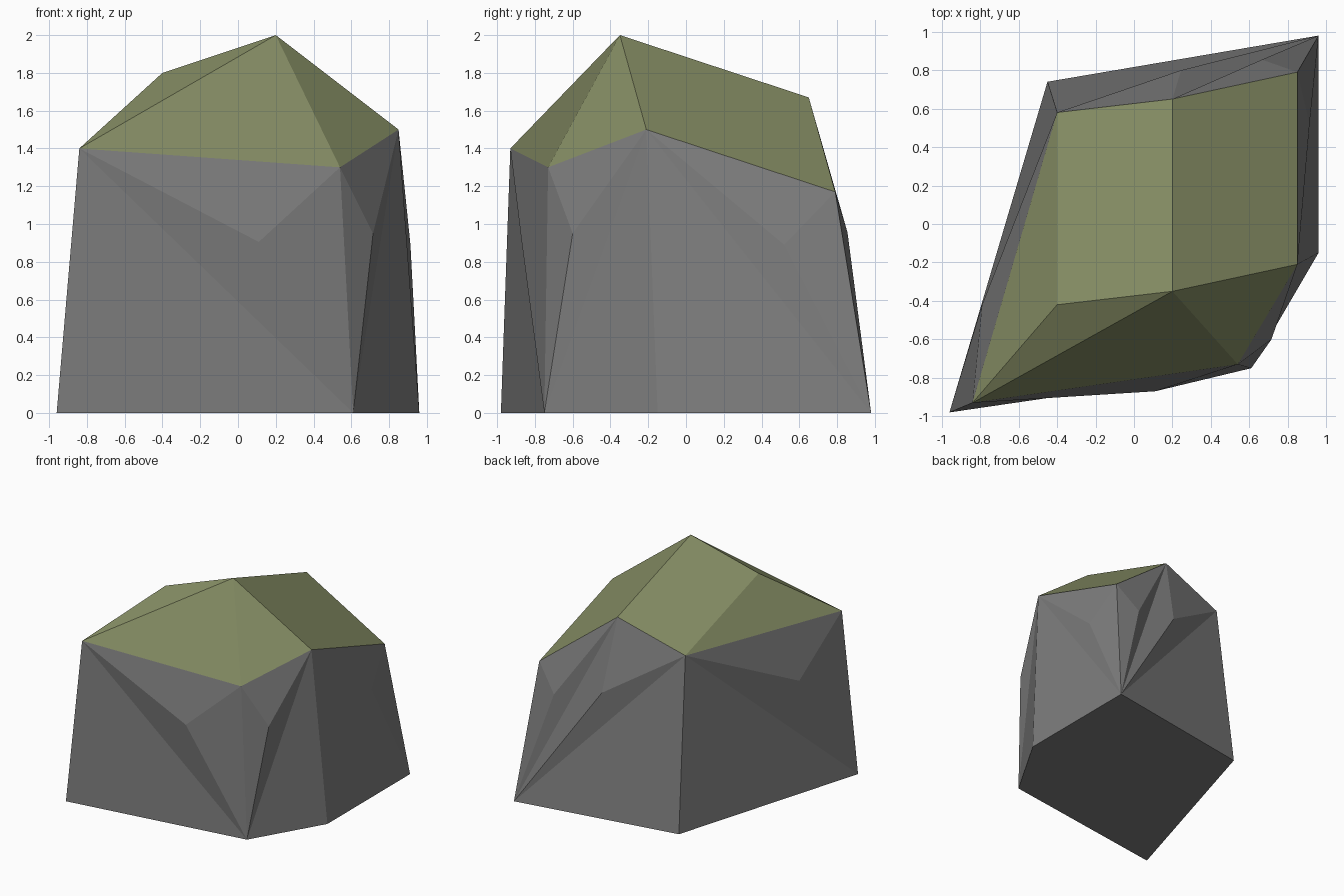
import bpy
import bmesh
from mathutils import Vector

if "Cube" in bpy.data.objects:
    bpy.data.objects.remove(bpy.data.objects["Cube"])


def flat_colour(name, rgb):
    mat = bpy.data.materials.new(name)
    mat.diffuse_color = (*rgb, 1.0)
    mat.use_nodes = True
    mat.node_tree.nodes["Principled BSDF"].inputs["Base Color"].default_value = mat.diffuse_color
    return mat


STONE, MOSS = 0, 1
bm = bmesh.new()


def vert(x, y, z):
    return bm.verts.new((x, y, z))


def face(colour, *verts):
    bm.faces.new(verts).material_index = colour


def bulged(a, b, c, tip):
    """Triangle split into three facets around a raised point."""
    m = vert(*tip)
    for p, q in ((a, b), (b, c), (c, a)):
        face(STONE, p, q, m)


def slid_back(v):
    """Copy of a crest point, slid back along the sloping roof."""
    return vert(*(v.co + Vector((0, 1.0, -0.33))))


# Ground outline, counter-clockwise from the front left
g_left = vert(-0.96, -0.98, 0)
g_front = vert(0.61, -0.75, 0)
g_right = vert(0.96, -0.15, 0)
g_back = vert(0.96, 0.98, 0)
g_far = vert(-0.45, 0.74, 0)

# Rim and crest of the mossy top
r_left = vert(-0.84, -0.93, 1.40)
r_front = vert(0.54, -0.73, 1.30)
r_right = vert(0.85, -0.21, 1.50)
peak = vert(0.20, -0.35, 2.00)
shoulder = vert(-0.40, -0.42, 1.80)
r_back, r_mid, r_far = (slid_back(v) for v in (r_right, peak, shoulder))

# Mossy top
face(MOSS, r_right, r_back, r_mid, peak)
face(MOSS, peak, r_mid, r_far, shoulder)
face(MOSS, shoulder, r_far, r_left)
face(MOSS, r_left, peak, shoulder)
face(MOSS, r_left, r_front, peak)
face(MOSS, r_front, r_right, peak)

# Stone walls: a flat lower triangle and a bulged upper one on each side
face(STONE, g_left, g_front, r_left)
bulged(r_left, g_front, r_front, (0.11, -0.87, 0.905))
face(STONE, g_front, g_right, r_right)
bulged(r_front, g_front, r_right, (0.715, -0.60, 0.95))
face(STONE, g_right, g_back, r_right)
bulged(r_right, g_back, r_back, (0.913, 0.52, 0.89))
face(STONE, g_back, g_far, r_far)
bulged(r_back, g_back, r_mid, (0.665, 0.855, 0.955))
bulged(r_mid, g_back, r_far, (0.245, 0.80, 1.06))
face(STONE, g_far, g_left, r_far)
bulged(r_far, g_left, r_left, (-0.79, -0.42, 0.975))

# Underside
face(STONE, g_far, g_back, g_right, g_front, g_left)

bmesh.ops.recalc_face_normals(bm, faces=bm.faces[:])
mesh = bpy.data.meshes.new("mossy_rock")
bm.to_mesh(mesh)
bm.free()
mesh.materials.append(flat_colour("stone grey", (0.21, 0.21, 0.21)))
mesh.materials.append(flat_colour("moss green", (0.23, 0.26, 0.125)))
bpy.context.collection.objects.link(bpy.data.objects.new("mossy_rock", mesh))
